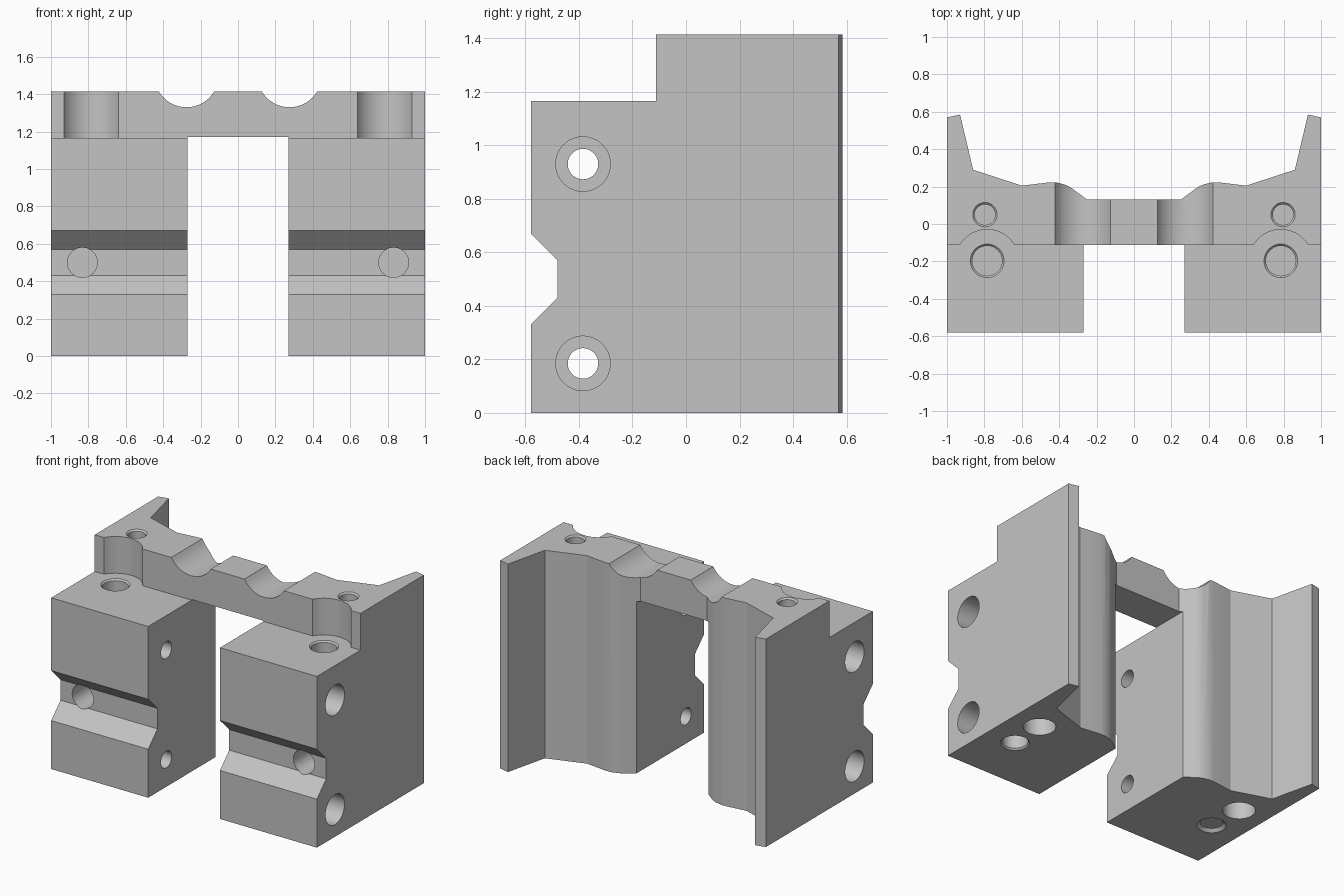
import bpy, bmesh, math
from mathutils import Vector

old = bpy.data.objects.get("Cube")
if old:
    bpy.data.objects.remove(old, do_unlink=True)

TOP, DECK = 1.415, 1.165      # bridge top and leg top heights

grey = bpy.data.materials.new("plain grey")
grey.use_nodes = True
grey.diffuse_color = (0.55, 0.55, 0.55, 1)
grey.node_tree.nodes["Principled BSDF"].inputs["Base Color"].default_value = (0.55, 0.55, 0.55, 1)


def make(name, bm):
    bmesh.ops.recalc_face_normals(bm, faces=bm.faces)
    mesh = bpy.data.meshes.new(name)
    bm.to_mesh(mesh)
    bm.free()
    mesh.materials.append(grey)
    obj = bpy.data.objects.new(name, mesh)
    bpy.context.collection.objects.link(obj)
    return obj


def prism(name, points, axis, lo, hi):
    """Extrude a profile along an axis; the other two axes keep their order."""
    bm = bmesh.new()
    verts = []
    for p in points:
        co = list(p)
        co.insert("xyz".index(axis), lo)
        verts.append(bm.verts.new(co))
    face = bm.faces.new(verts)
    ext = bmesh.ops.extrude_face_region(bm, geom=[face])["geom"]
    shift = Vector([hi - lo if a == axis else 0 for a in "xyz"])
    bmesh.ops.translate(bm, vec=shift, verts=[v for v in ext if isinstance(v, bmesh.types.BMVert)])
    return make(name, bm)


def rect(a0, a1, b0, b1):
    return [(a0, b0), (a1, b0), (a1, b1), (a0, b1)]


def rod(start, end, r1, r2=None):
    """Round cutter between two points, tapered if r2 is given."""
    a, b = Vector(start), Vector(end)
    bm = bmesh.new()
    bmesh.ops.create_cone(bm, cap_ends=True, segments=48, radius1=r1,
                          radius2=r1 if r2 is None else r2, depth=(b - a).length)
    turn = (b - a).to_track_quat("Z", "Y").to_matrix()
    bmesh.ops.rotate(bm, matrix=turn, verts=bm.verts)
    bmesh.ops.translate(bm, vec=(a + b) / 2, verts=bm.verts)
    return make("cutter", bm)


# Solid block from the mirrored plan outline
half = [(1, -0.58), (1, 0.57), (0.93, 0.585), (0.86, 0.29), (0.6, 0.205), (0.45, 0.223),
        (0.415, 0.222), (0.37, 0.211), (0.345, 0.199), (0.32, 0.182), (0.25, 0.13)]
body = prism("bracket_body", half + [(-x, y) for x, y in reversed(half)], "z", 0, TOP)

# Gap between legs, front step, and V channel across the front
cutters = [
    prism("cutter", rect(-0.27, 0.27, -1, 1), "z", -0.5, 1.17),
    prism("cutter", rect(-1, -0.112, DECK, 2), "x", -1.5, 1.5),
    prism("cutter", [(-0.68, 0.23), (-0.48, 0.43), (-0.48, 0.57), (-0.68, 0.77)], "x", -1.5, 1.5),
]

for s in (-1, 1):
    # Cable groove over the bridge
    cutters.append(rod((s * 0.275, -1, 1.502), (s * 0.275, 1, 1.502), 0.172))
    # Round relief and blind bolt holes at the leg top and bottom
    x, y = s * 0.785, -0.197
    cutters += [
        rod((x, y, DECK), (x, y, 2), 0.168),
        rod((x, y, 0.8), (x, y, 1.3), 0.08),
        rod((x, y, DECK - 0.02), (x, y, DECK + 0.02), 0.07, 0.11),
        rod((x, y, -0.2), (x, y, 0.3), 0.08),
        rod((x, y, 0.02), (x, y, -0.02), 0.07, 0.11),
    ]
    # Vertical through hole with a chamfer above and a counterbore below
    x, y = s * 0.797, 0.05
    cutters += [
        rod((x, y, -0.2), (x, y, 2), 0.055),
        rod((x, y, TOP - 0.02), (x, y, TOP + 0.02), 0.045, 0.085),
        rod((x, y, -0.2), (x, y, 0.5), 0.1),
    ]
    # Blind hole in the front channel
    x = s * 0.832
    cutters.append(rod((x, -0.9, 0.5), (x, -0.2, 0.5), 0.08))
    # Counterbored side holes
    for z in (0.185, 0.93):
        cutters += [
            rod((s * 0.1, -0.385, z), (s * 1.3, -0.385, z), 0.057),
            rod((s * 0.65, -0.385, z), (s * 1.3, -0.385, z), 0.102),
        ]

for c in cutters:
    mod = body.modifiers.new("cut", "BOOLEAN")
    mod.operation = "DIFFERENCE"
    mod.solver = "EXACT"
    mod.object = c

# Bake the cuts, then drop the cutters
graph = bpy.context.evaluated_depsgraph_get()
result = bpy.data.meshes.new_from_object(body.evaluated_get(graph))
body.modifiers.clear()
body.data = result
result.materials.clear()
result.materials.append(grey)
for p in result.polygons:
    p.material_index = 0
for c in cutters:
    bpy.data.objects.remove(c, do_unlink=True)

bpy.ops.object.select_all(action="DESELECT")
body.select_set(True)
bpy.context.view_layer.objects.active = body
bpy.ops.object.shade_smooth_by_angle(angle=math.radians(22))
